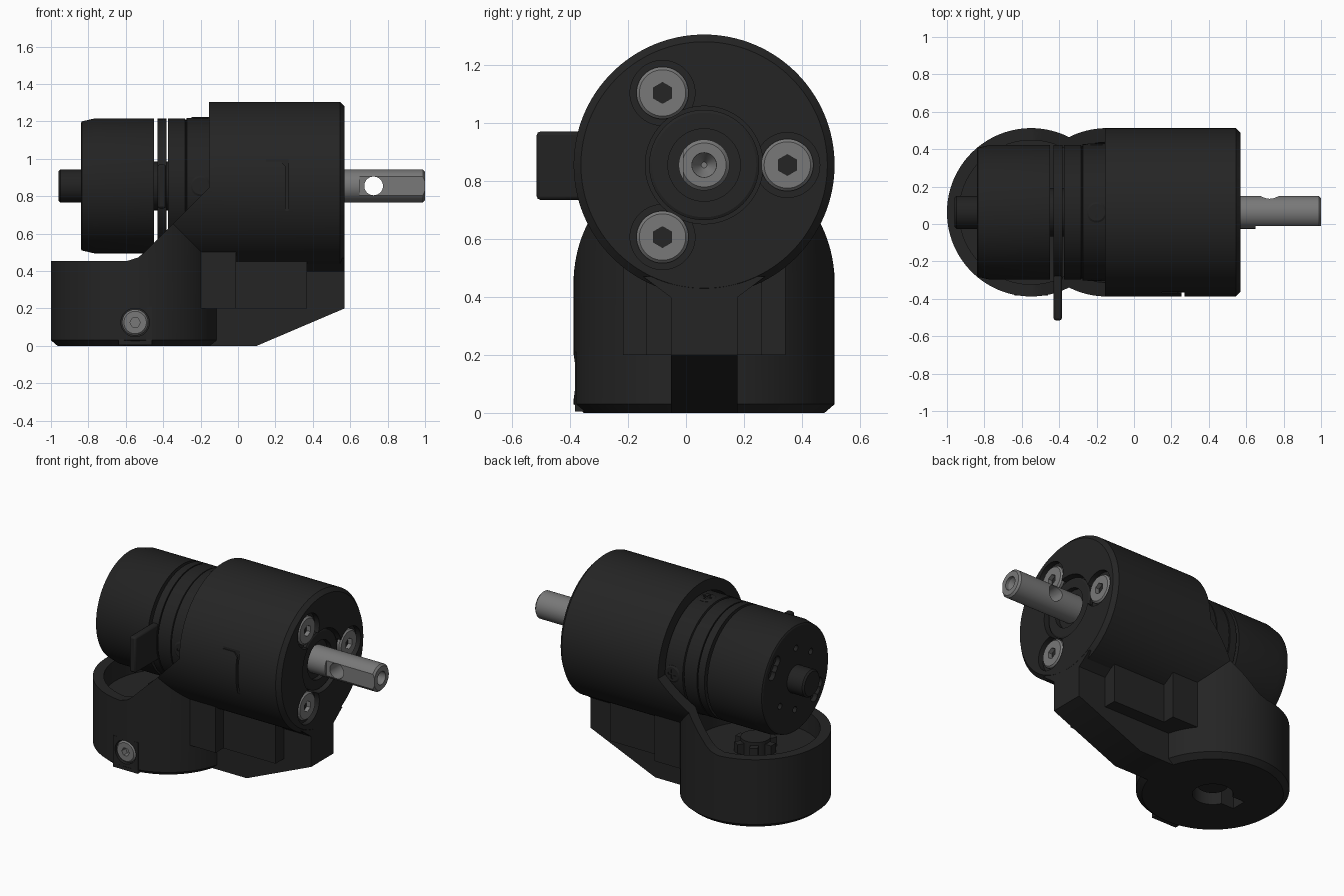
import bpy, bmesh, math
from mathutils import Matrix, Vector

if "Cube" in bpy.data.objects:
    bpy.data.objects.remove(bpy.data.objects["Cube"])

CY, CZ, BX = 0.0625, 0.855, -0.55   # motor axis (y, z) and base cylinder x
R = 0.45


def material(name, c):
    m = bpy.data.materials.new(name)
    m.diffuse_color = (c, c, c, 1)
    m.use_nodes = True
    m.node_tree.nodes["Principled BSDF"].inputs["Base Color"].default_value = m.diffuse_color
    return m


BLACK = material("black_housing", 0.018)
MOTOR = material("black_motor", 0.016)
STEEL = material("grey_steel", 0.19)

AXES = {"x": Matrix.Rotation(math.pi / 2, 4, "Y"),
        "-y": Matrix.Rotation(math.pi / 2, 4, "X"),
        "y": Matrix.Rotation(-math.pi / 2, 4, "X"),
        "z": Matrix.Identity(4)}


def finish(bm, name, mat):
    bmesh.ops.recalc_face_normals(bm, faces=bm.faces)
    me = bpy.data.meshes.new(name)
    bm.to_mesh(me)
    bm.free()
    ob = bpy.data.objects.new(name, me)
    bpy.context.collection.objects.link(ob)
    me.materials.append(mat)
    return ob


def lathe(name, profile, axis, origin, mat=BLACK, n=96):
    """Solid of revolution from (radius, height) points along an axis."""
    bm = bmesh.new()
    rings = [[bm.verts.new((r * math.cos(2 * math.pi * i / n), r * math.sin(2 * math.pi * i / n), h))
              for i in range(n)] for r, h in profile]
    for a, b in zip(rings, rings[1:]):
        for i in range(n):
            j = (i + 1) % n
            bm.faces.new((a[i], a[j], b[j], b[i]))
    bm.faces.new(rings[0])
    bm.faces.new(rings[-1])
    bm.transform(Matrix.Translation(origin) @ AXES[axis])
    return finish(bm, name, mat)


def cyl(name, r, h0, h1, axis, origin, mat=BLACK, n=96):
    return lathe(name, [(r, h0), (r, h1)], axis, origin, mat, n)


def prism(name, pts, y0, y1, mat=BLACK):
    """Front-view (x, z) outline extruded in y."""
    bm = bmesh.new()
    a = [bm.verts.new((x, y0, z)) for x, z in pts]
    b = [bm.verts.new((x, y1, z)) for x, z in pts]
    bm.faces.new(a)
    bm.faces.new(b)
    for i in range(len(pts)):
        j = (i + 1) % len(pts)
        bm.faces.new((a[i], a[j], b[j], b[i]))
    return finish(bm, name, mat)


def box(name, x0, x1, y0, y1, z0, z1, mat=BLACK):
    return prism(name, [(x0, z0), (x1, z0), (x1, z1), (x0, z1)], y0, y1, mat)


def boolean(ob, others, op="DIFFERENCE"):
    bpy.context.view_layer.objects.active = ob
    for o in others:
        m = ob.modifiers.new("cut", "BOOLEAN")
        m.operation, m.solver, m.object = op, "EXACT", o
        bpy.ops.object.modifier_apply(modifier=m.name)
        bpy.data.objects.remove(o)
    return ob


def socket_bolt(name, r, axis, origin):
    b = lathe(name, [(r, -0.08), (r, -0.01), (r - 0.01, 0)], axis, origin, STEEL, 48)
    return boolean(b, [cyl("hex", r * 0.4, -0.04, 0.1, axis, origin, STEEL, 6)])


AX = Vector((0, CY, CZ))
BASE = Vector((BX, CY, 0))

# Housing: horizontal barrel merged with the upright base cylinder
housing = lathe("housing", [(R, BX), (R, 0.545), (R - 0.025, 0.57)], "x", AX, n=128)
boolean(housing, [
    lathe("base", [(R - 0.035, 0), (R, 0.03), (R, 0.9)], "z", BASE, n=128),
    prism("rib", [(-0.3, 0), (0.1, 0), (0.5695, 0.2), (0.5695, 0.46), (-0.3, 0.46)], CY - 0.115, CY + 0.115),
    box("web", -0.25, 0.37, CY - 0.2, CY + 0.2, 0.2, 0.52),
    box("collar", -0.25, -0.01, CY - 0.28, CY + 0.28, 0.2, 0.52),
    box("screw_pad", BX - 0.09, BX + 0.09, CY - R + 0.004, CY, 0.005, 0.21),
], "UNION")

# Sloped opening, motor bore, cup hollow and holes
bolt_pos = [Vector((0.0, CY + 0.287 * math.cos(a), CZ + 0.287 * math.sin(a)))
            for a in (0, 2 * math.pi / 3, 4 * math.pi / 3)]
boolean(housing, [
    prism("opening", [(-0.155, 1.6), (-0.155, 0.845), (-0.5, 0.5), (-0.535, 0.472), (-0.59, 0.455),
                      (-1.2, 0.455), (-1.2, 1.6)], -1, 1),
    cyl("motor_bore", 0.375, -1.3, 0.1, "x", AX),
    cyl("cup_hollow", 0.385, 0.32, 0.8, "z", BASE),
    cyl("bottom_hole", 0.12, -0.2, 0.5, "z", BASE, n=32),
    box("bottom_slot", BX - 0.2, BX + 0.05, CY - 0.05, CY + 0.05, -0.1, 0.25),
    cyl("front_recess", 0.203, 0.5, 0.8, "x", AX),
    cyl("side_bore", 0.076, R - 0.06, R + 0.2, "-y", (BX, CY, 0.125), n=48),
    prism("index_slot", [(0.15, 1.0), (0.15, 0.985), (0.23, 0.985), (0.255, 0.96), (0.255, 0.72),
                         (0.27, 0.72), (0.27, 1.0)], -0.6, CY - R + 0.025),
] + [cyl("bolt_bore", 0.112, 0.535, 0.8, "x", p, n=64) for p in bolt_pos])

# Flared end foot on the rib
bm = bmesh.new()
for_end = [(-0.09, 0.38), (-0.21, 0.47), (0.21, 0.47), (0.09, 0.38)]
a = [bm.verts.new((0.37, CY + y, z)) for y, z in for_end]
b = [bm.verts.new((0.569, CY + y, z)) for y, z in for_end]
bm.faces.new(a)
bm.faces.new(b)
for i in range(4):
    bm.faces.new((a[i], a[i - 1], b[i - 1], b[i]))
finish(bm, "rib_flare", BLACK)

# Front bearing rings around the output shaft
bearing = lathe("front_bearing", [(0.19, 0.45), (0.19, 0.545), (0.18, 0.55)], "x", AX)
boolean(bearing, [cyl("bearing_bore", 0.125, 0.52, 0.7, "x", AX)])

# Output shaft with flat, cross hole and centre drilling
shaft = lathe("output_shaft", [(0.088, 0.45), (0.088, 0.988), (0.076, 1.0)], "x", AX, STEEL, 64)
boolean(shaft, [
    box("flat", 0.65, 1.2, -0.5, -0.01, 0.5, 1.2, STEEL),
    cyl("cross_hole", 0.05, -0.4, 0.4, "y", (0.725, CY, CZ), STEEL, 48),
    lathe("centre_drill", [(0.01, 0.93), (0.042, 0.98), (0.045, 1.1)], "x", AX, STEEL, 32),
])

# Bolts
for i, p in enumerate(bolt_pos):
    socket_bolt(f"front_bolt_{i + 1}", 0.09, "x", p + Vector((0.562, 0, 0)))
socket_bolt("side_bolt", 0.07, "-y", (BX, CY - R + 0.004, 0.125))

# Motor can with rear brush slots and vent holes
can = lathe("motor_can", [(0.335, -0.84), (0.345, -0.835), (0.36, -0.77), (0.36, -0.45)], "x", AX, MOTOR, 128)
cuts = []
for k in range(2):
    for j in range(3):
        t = 0.45 + math.pi * k + j * 0.16
        cuts.append(cyl("slot", 0.035, -0.9, -0.81, "x", AX + Vector((0, 0.27 * math.cos(t), 0.27 * math.sin(t))), MOTOR, 20))
    for j in range(2):
        t = 1.6 + math.pi * k + j * 0.9
        cuts.append(cyl("hole", 0.02, -0.9, -0.81, "x", AX + Vector((0, 0.2 * math.cos(t), 0.2 * math.sin(t))), MOTOR, 16))
boolean(can, cuts)
lathe("rear_boss", [(0.078, -0.96), (0.088, -0.95), (0.088, -0.83)], "x", AX, MOTOR, 48)
cyl("motor_core", 0.13, -0.46, -0.36, "x", AX, MOTOR, 48)
cyl("terminal_disc", 0.36, -0.43, -0.382, "x", AX, MOTOR)

# Terminal tab on the front side
tab = box("terminal_tab", -0.43, -0.385, -0.515, -0.2, 0.735, 0.97, MOTOR)
bev = tab.modifiers.new("round", "BEVEL")
bev.width, bev.segments = 0.012, 2

# Gearbox barrel with seam groove
lathe("gearbox", [(0.36, -0.375), (0.36, -0.283), (0.353, -0.28), (0.353, -0.277), (0.364, -0.274),
                  (0.364, 0.09)], "x", AX, MOTOR, 128)

# Cross-head screws around the gearbox
for i in range(4):
    rot = Matrix.Translation(AX) @ Matrix.Rotation(i * math.pi / 2, 4, "X")
    s = lathe(f"gearbox_screw_{i + 1}", [(0.055, 0.33), (0.055, 0.362), (0.045, 0.368)], "z", (-0.2, 0, 0), MOTOR, 32)
    boolean(s, [box("cross_a", -0.23, -0.17, -0.007, 0.007, 0.355, 0.4, MOTOR),
                box("cross_b", -0.207, -0.193, -0.03, 0.03, 0.355, 0.4, MOTOR)])
    s.data.transform(rot)

# Drive hub inside the cup
cyl("drive_hub", 0.09, 0.06, 0.4, "z", BASE, BLACK, 24)
for i in range(3):
    arm = box(f"hub_arm_{i + 1}", -0.13, 0.13, -0.025, 0.025, 0.3, 0.38)
    arm.data.transform(Matrix.Translation(BASE) @ Matrix.Rotation(i * math.pi / 3, 4, "Z"))

# Smooth shading with sharp edges kept
for o in bpy.context.scene.objects:
    o.select_set(True)
bpy.context.view_layer.objects.active = housing
bpy.ops.object.shade_smooth_by_angle(angle=math.radians(25))
